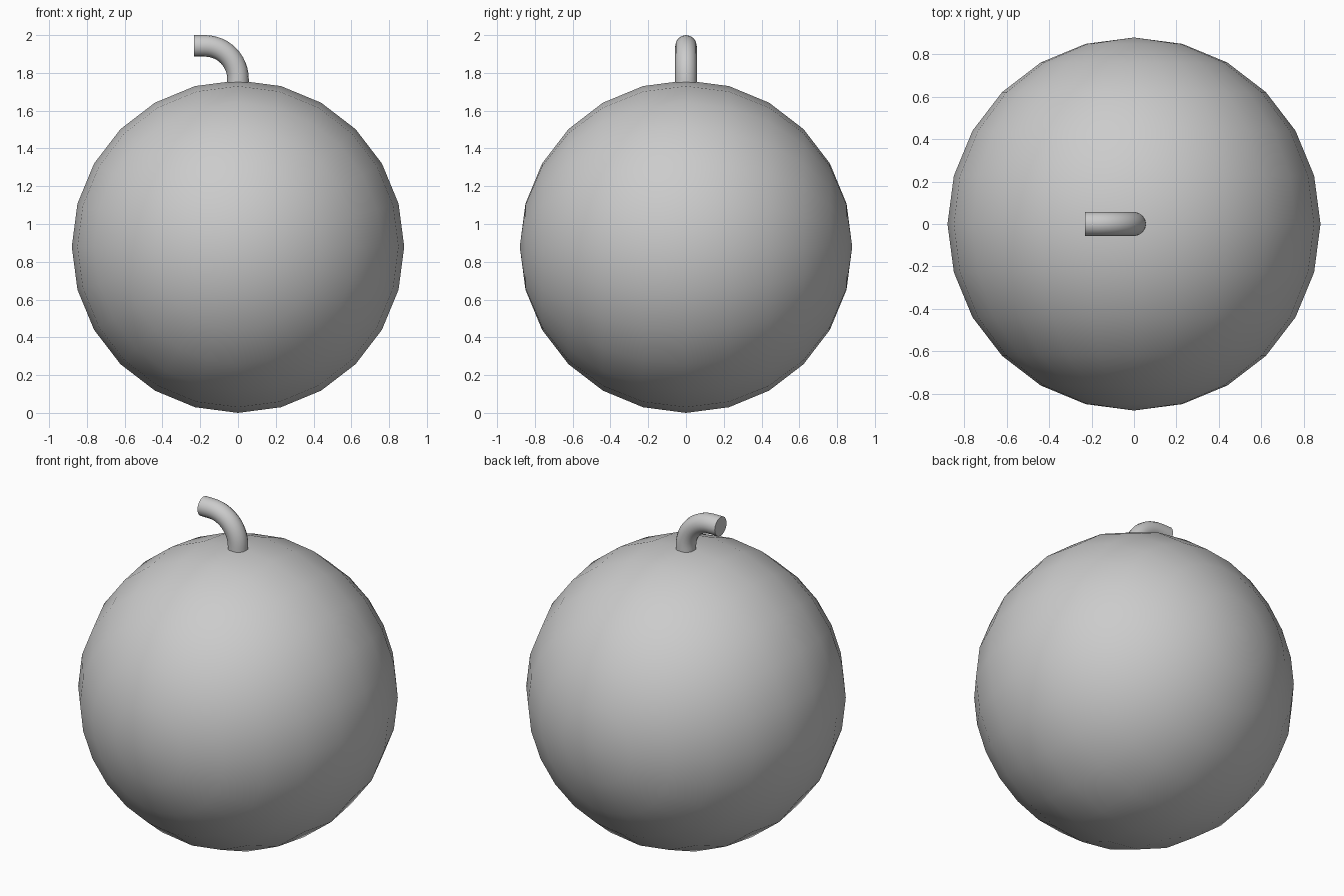
import bpy
from math import pi, sin, cos, radians

if "Cube" in bpy.data.objects:
    bpy.data.objects.remove(bpy.data.objects["Cube"])

R = 0.88          # body radius
TUBE = 0.057      # stem thickness (radius)
BEND = 0.175      # stem bend radius

# Round body: 24 x 12 sphere with its poles facing front and back
bpy.ops.mesh.primitive_uv_sphere_add(segments=24, ring_count=12, radius=R,
                                     location=(0, 0, R), rotation=(pi / 2, 0, 0))
body = bpy.context.object
body.name = "round_body"
bpy.ops.object.shade_smooth()

# Stem path: short riser, quarter bend towards -x, short straight tip
z0 = 2.0 - TUBE - BEND
path = [(0, 0, 1.70)]
for i in range(13):
    a = radians(90 * i / 12)
    path.append((-BEND + BEND * cos(a), 0, z0 + BEND * sin(a)))
path.append((-0.232, 0, 2.0 - TUBE))

curve = bpy.data.curves.new("stem", 'CURVE')
curve.dimensions = '3D'
curve.bevel_depth = TUBE
curve.bevel_resolution = 6
curve.use_fill_caps = True
spline = curve.splines.new('POLY')
spline.points.add(len(path) - 1)
for p, co in zip(spline.points, path):
    p.co = (*co, 1)

# Stem tube as a smooth mesh with sharp end rims
stem = bpy.data.objects.new("stem", curve)
bpy.context.collection.objects.link(stem)
bpy.ops.object.select_all(action='DESELECT')
stem.select_set(True)
bpy.context.view_layer.objects.active = stem
bpy.ops.object.convert(target='MESH')
bpy.ops.object.shade_smooth_by_angle(angle=radians(40))
